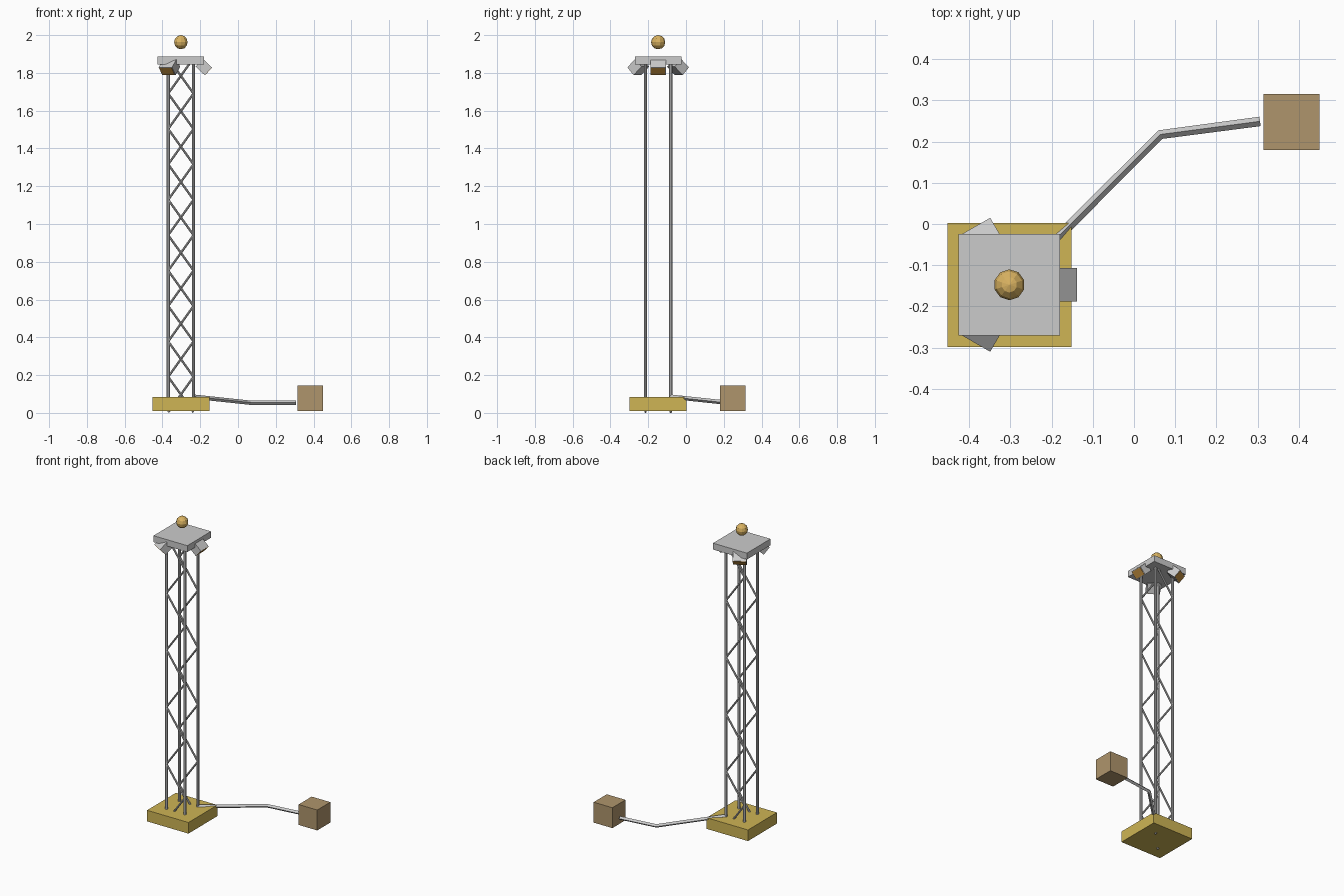
import bpy, bmesh, math
from mathutils import Vector, Matrix

if "Cube" in bpy.data.objects:
    bpy.data.objects.remove(bpy.data.objects["Cube"])

CX, CY = -0.3025, -0.1475      # tower axis
HALF = 0.067                   # tower axis to leg


def material(name, rgb):
    m = bpy.data.materials.new(name)
    m.diffuse_color = (*rgb, 1)
    m.use_nodes = True
    m.node_tree.nodes["Principled BSDF"].inputs["Base Color"].default_value = m.diffuse_color
    return m


yellow = material("yellow_paint", (0.62, 0.46, 0.09))
tan = material("tan_box", (0.43, 0.30, 0.15))
gold = material("gold_beacon", (0.70, 0.45, 0.12))
amber = material("amber_lens", (0.55, 0.28, 0.05))


def add_mesh(name, bm, mat=None):
    bmesh.ops.recalc_face_normals(bm, faces=bm.faces)
    me = bpy.data.meshes.new(name)
    bm.to_mesh(me)
    bm.free()
    ob = bpy.data.objects.new(name, me)
    bpy.context.collection.objects.link(ob)
    if mat:
        me.materials.append(mat)
    return ob


def box(name, center, size, mat=None, place=Matrix()):
    bm = bmesh.new()
    m = place @ Matrix.Translation(center) @ Matrix.Diagonal((*size, 1))
    bmesh.ops.create_cube(bm, size=1, matrix=m)
    return add_mesh(name, bm, mat)


def rod(bm, a, b, radius, sides):
    a, b = Vector(a), Vector(b)
    d = b - a
    m = Matrix.Translation((a + b) / 2) @ d.to_track_quat('Z', 'Y').to_matrix().to_4x4()
    bmesh.ops.create_cone(bm, cap_ends=True, segments=sides, radius1=radius,
                          radius2=radius, depth=d.length, matrix=m)


# base slab, top platform, power box
box("base", (CX, CY, 0.047), (0.301, 0.301, 0.073), yellow)
box("top_platform", (CX, CY, 1.865), (0.246, 0.246, 0.042))
box("power_box", (0.3825, 0.248, 0.077), (0.136, 0.136, 0.134), tan)

# four legs
bm = bmesh.new()
for sx in (-1, 1):
    for sy in (-1, 1):
        x, y = CX + sx * HALF, CY + sy * HALF
        rod(bm, (x, y, 0.02), (x, y, 1.86), 0.009, 8)
add_mesh("legs", bm)

# zigzag bracing on front and back, mirrored to each other
STEP = 0.1875
for name, side in (("front_bracing", -1), ("back_bracing", 1)):
    bm = bmesh.new()
    y = CY + side * HALF
    for i in range(10):
        s = side * (-1) ** i
        z = 0.0035 + i * STEP
        rod(bm, (CX + s * HALF, y, z), (CX - s * HALF, y, z + STEP), 0.006, 8)
    add_mesh(name, bm)

# three floodlights tilted downward around the platform
for i in range(3):
    place = (Matrix.Translation((CX, CY, 0)) @ Matrix.Rotation(i * math.tau / 3, 4, 'Z')
             @ Matrix.Translation((0.145, 0, 1.809)) @ Matrix.Rotation(math.radians(43), 4, 'Y'))
    box(f"floodlight_{i + 1}", (-0.0325, 0, 0), (0.065, 0.082, 0.056), None, place)
    box(f"floodlight_lens_{i + 1}", (0, 0, 0), (0.004, 0.074, 0.048), amber, place)

# beacon ball floating above the platform
bm = bmesh.new()
bmesh.ops.create_uvsphere(bm, u_segments=10, v_segments=6, radius=0.0375,
                          matrix=Matrix.Translation((CX, CY, 1.9625)))
add_mesh("beacon", bm, gold)

# four-sided cable from tower foot to power box
cu = bpy.data.curves.new("cable", 'CURVE')
cu.dimensions = '3D'
cu.bevel_depth = 0.0115
cu.bevel_resolution = 0
cu.use_fill_caps = True
sp = cu.splines.new('POLY')
path = [(-0.236, -0.083, 0.086), (0.064, 0.217, 0.054), (0.306, 0.249, 0.054)]
sp.points.add(len(path) - 1)
for p, co in zip(sp.points, path):
    p.co = (*co, 1)
sp.use_smooth = False
cable = bpy.data.objects.new("cable", cu)
bpy.context.collection.objects.link(cable)
bpy.context.view_layer.objects.active = cable
cable.select_set(True)
bpy.ops.object.convert(target='MESH')
